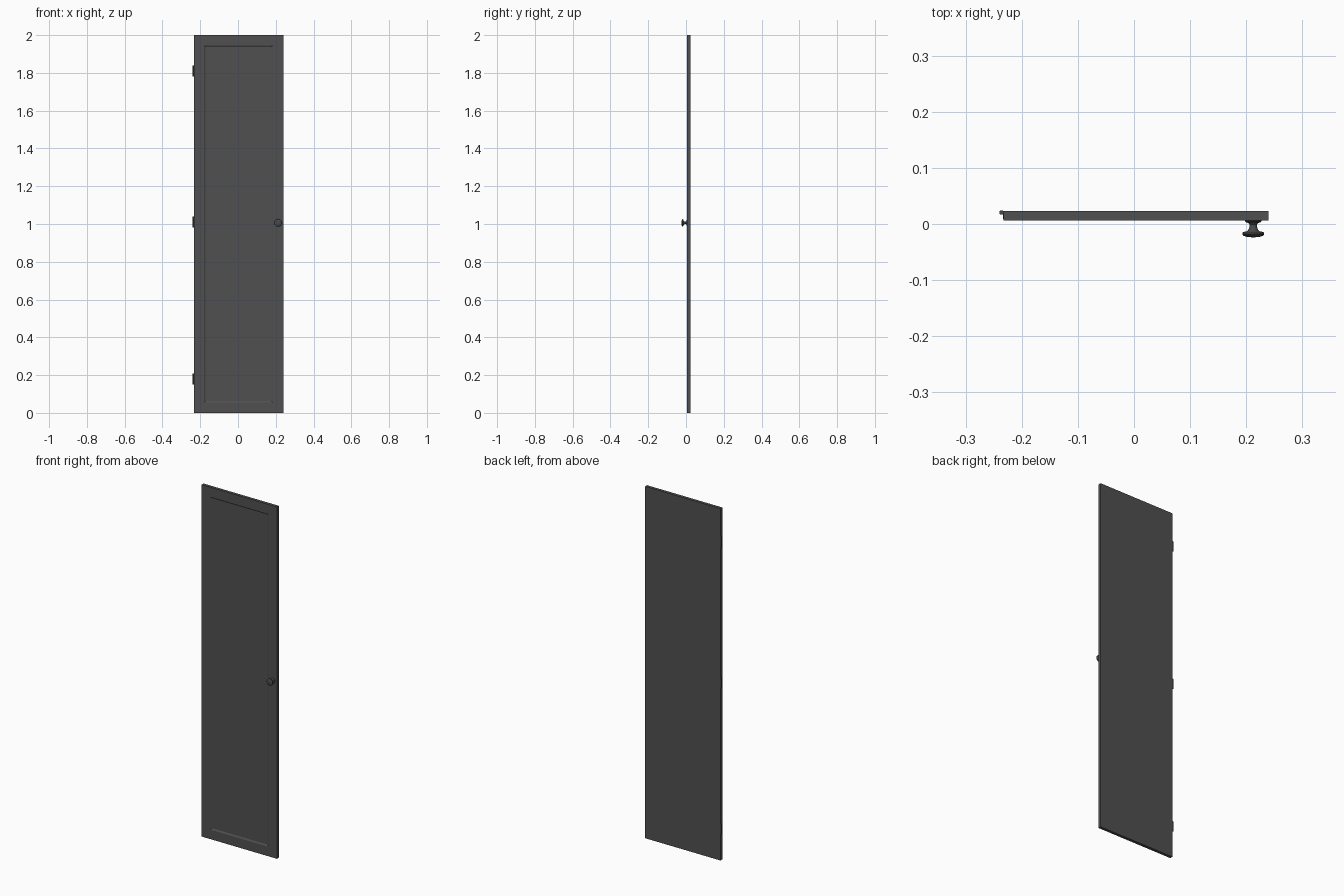
import bpy, bmesh, math

if "Cube" in bpy.data.objects:
    bpy.data.objects.remove(bpy.data.objects["Cube"])

X0, X1, Y0, Y1, H = -0.233, 0.24, 0.0065, 0.0235, 2.0
KNOB_X, KNOB_Z = 0.2125, 1.006


def material(name, value):
    mat = bpy.data.materials.new(name)
    mat.diffuse_color = (value, value, value, 1)
    mat.use_nodes = True
    mat.node_tree.nodes["Principled BSDF"].inputs["Base Color"].default_value = mat.diffuse_color
    return mat


PAINT = material("dark_paint", 0.08)
METAL = material("dark_metal", 0.065)


def make_object(name, bm, mat):
    bmesh.ops.recalc_face_normals(bm, faces=bm.faces)
    mesh = bpy.data.meshes.new(name)
    bm.to_mesh(mesh)
    bm.free()
    mesh.materials.append(mat)
    ob = bpy.data.objects.new(name, mesh)
    bpy.context.collection.objects.link(ob)
    return ob


def smooth(ob):
    bpy.ops.object.select_all(action='DESELECT')
    ob.select_set(True)
    bpy.context.view_layer.objects.active = ob
    bpy.ops.object.shade_smooth_by_angle(angle=math.radians(35))


def box(bm, x0, x1, y0, y1, z0, z1):
    for v in bmesh.ops.create_cube(bm, size=1)['verts']:
        v.co.x = x1 if v.co.x > 0 else x0
        v.co.y = y1 if v.co.y > 0 else y0
        v.co.z = z1 if v.co.z > 0 else z0


# Door slab with a recessed front panel and a sloped moulding
bm = bmesh.new()
box(bm, X0, X1, Y0, Y1, 0, H)
bm.normal_update()
front = min(bm.faces, key=lambda f: f.calc_center_median().y)
for thickness, depth in ((0.054, 0), (0.008, -0.005)):
    bmesh.ops.inset_region(bm, faces=[front], thickness=thickness, depth=depth,
                           use_even_offset=True)
make_object("door_panel", bm, PAINT)

# Turned knob: profile of (radius, y), spun around the y axis
profile = [(0, 0.008), (0.015, 0.008), (0.015, 0.005), (0.013, 0.003),
           (0.009, 0.002), (0.0065, -0.001), (0.0065, -0.004),
           (0.008, -0.009), (0.011, -0.013), (0.017, -0.014),
           (0.0195, -0.016), (0.0195, -0.019), (0.017, -0.021),
           (0.013, -0.0225), (0.007, -0.0235), (0, -0.0238)]
bm = bmesh.new()
vs = [bm.verts.new((KNOB_X + r, y, KNOB_Z)) for r, y in profile]
es = [bm.edges.new(pair) for pair in zip(vs, vs[1:])]
bmesh.ops.spin(bm, geom=vs + es, cent=(KNOB_X, 0, KNOB_Z), axis=(0, 1, 0),
               angle=math.tau, steps=32)
bmesh.ops.remove_doubles(bm, verts=bm.verts, dist=1e-5)
smooth(make_object("knob", bm, METAL))

# Hinges: a knuckle barrel and a thin leaf against the door edge
for label, z in (("lower", 0.18), ("middle", 1.01), ("upper", 1.81)):
    bm = bmesh.new()
    bmesh.ops.create_cone(bm, cap_ends=True, segments=20, radius1=0.004,
                          radius2=0.004, depth=0.058)
    bmesh.ops.translate(bm, verts=bm.verts, vec=(-0.236, 0.0205, z))
    box(bm, X0 - 0.0005, X0 + 0.001, 0.009, 0.0205, z - 0.029, z + 0.029)
    smooth(make_object(label + "_hinge", bm, METAL))
